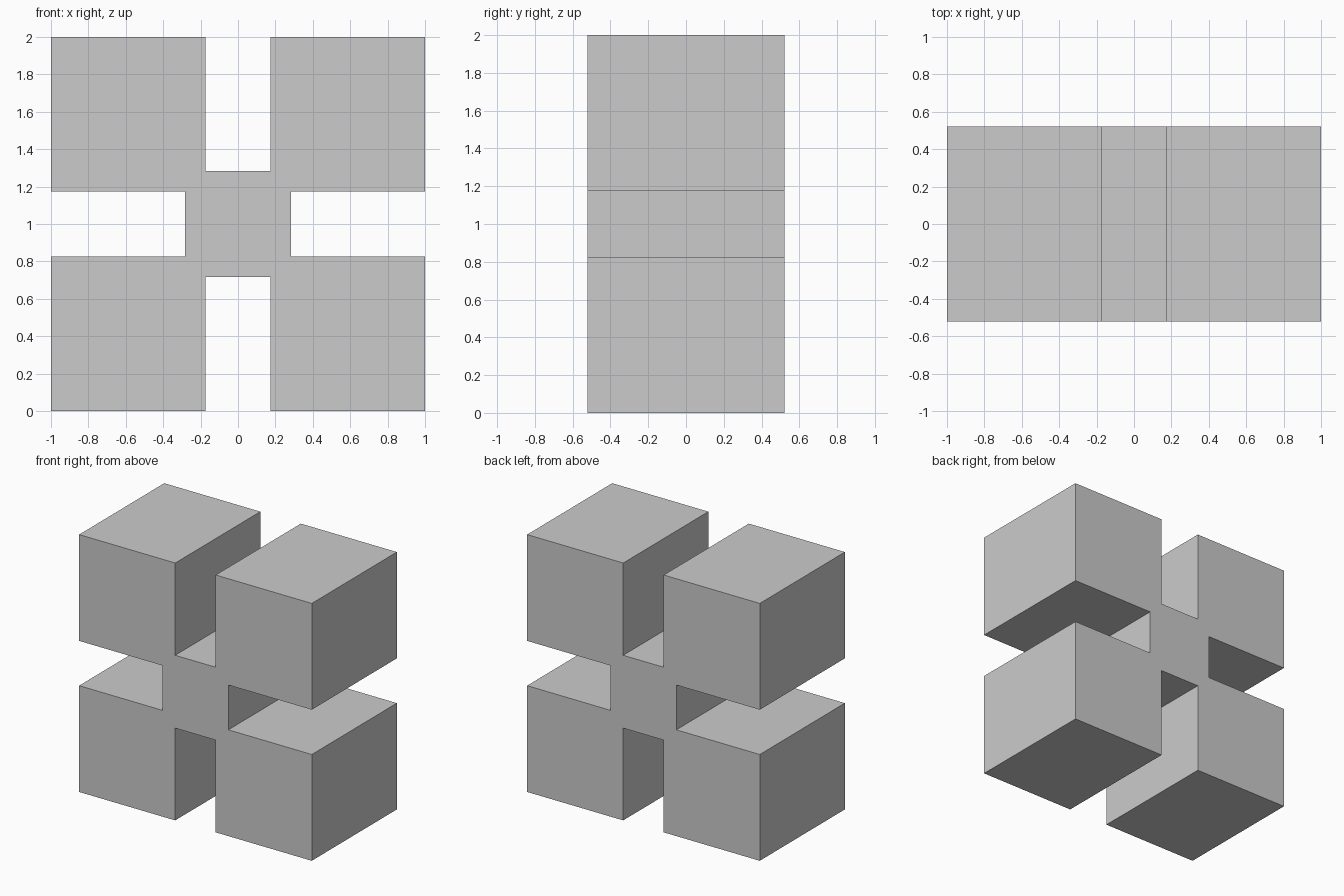
import bpy, bmesh
from mathutils import Vector

if "Cube" in bpy.data.objects:
    bpy.data.objects.remove(bpy.data.objects["Cube"])

GAP = 0.174    # half width of each slot
CORE = 0.283   # distance from centre to slot floor
DEPTH = 1.045  # front-to-back thickness

# One quadrant of the outline, turned four times about the centre
quadrant = [(CORE, GAP), (1, GAP), (1, 1), (GAP, 1), (GAP, CORE)]
outline = []
for _ in range(4):
    outline += quadrant
    quadrant = [(-z, x) for x, z in quadrant]

# Slotted block: extrude the outline from front to back
bm = bmesh.new()
verts = [bm.verts.new((x, -DEPTH / 2, z + 1)) for x, z in outline]
face = bm.faces.new(verts)
ext = bmesh.ops.extrude_face_region(bm, geom=[face], use_keep_orig=True)
moved = [v for v in ext["geom"] if isinstance(v, bmesh.types.BMVert)]
bmesh.ops.translate(bm, verts=moved, vec=Vector((0, DEPTH, 0)))
bmesh.ops.recalc_face_normals(bm, faces=bm.faces)

mesh = bpy.data.meshes.new("slotted_block")
bm.to_mesh(mesh)
bm.free()
block = bpy.data.objects.new("slotted_block", mesh)
bpy.context.collection.objects.link(block)
